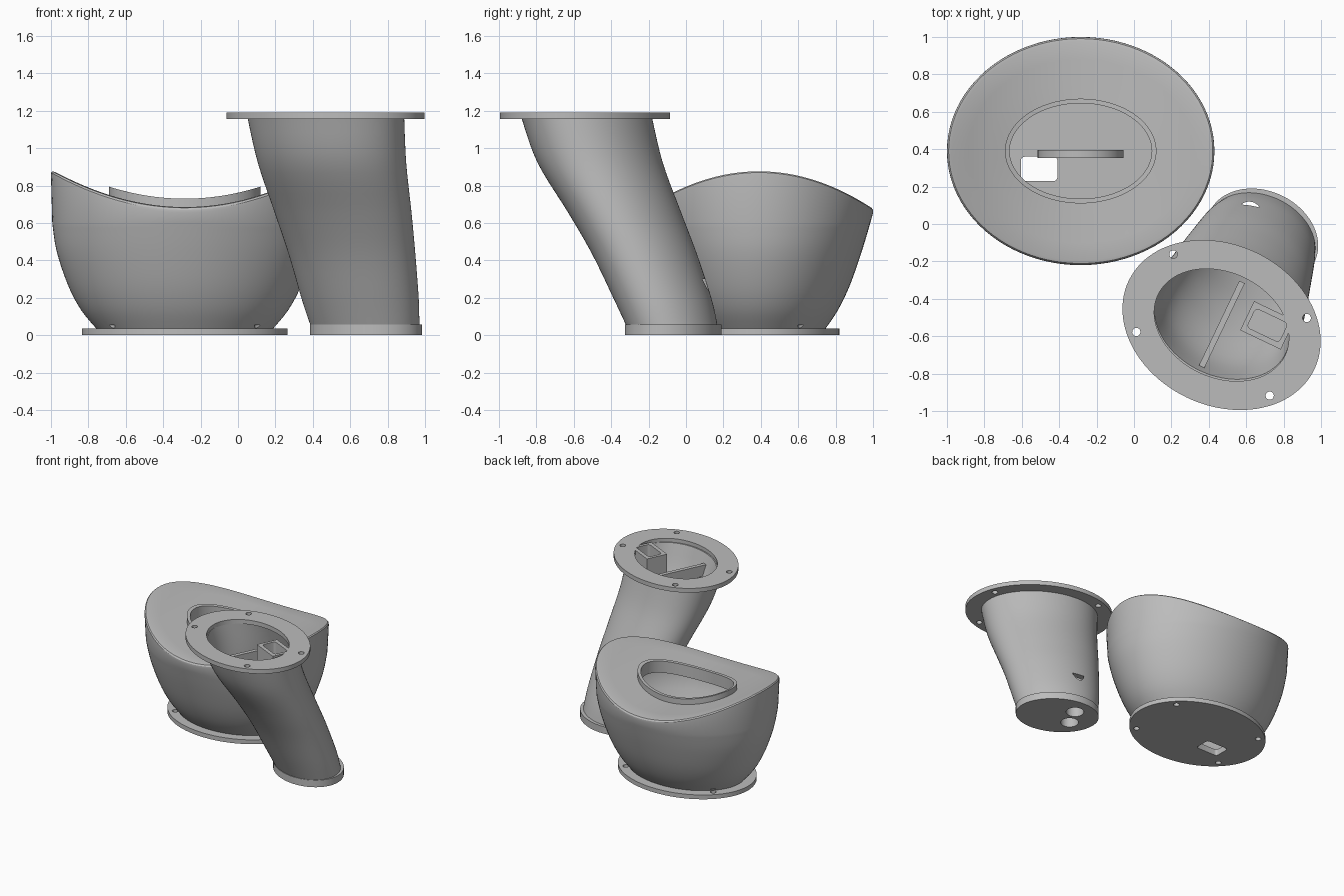
import bpy, bmesh, math
from mathutils import Vector, Matrix

cube = bpy.data.objects.get("Cube")
if cube:
    bpy.data.objects.remove(cube, do_unlink=True)

grey = bpy.data.materials.new("plain_grey")
grey.use_nodes = True
grey.diffuse_color = (0.5, 0.5, 0.5, 1)
grey.node_tree.nodes["Principled BSDF"].inputs["Base Color"].default_value = (0.5, 0.5, 0.5, 1)

SEGMENTS = 96
BOWL = Matrix.Translation((-0.285, 0.39, 0))
TILT = math.radians(-25.5)
LEG_TOP = Matrix.Translation((0.468, -0.54, 0)) @ Matrix.Rotation(TILT, 4, "Z")
LEG_BASE = Matrix.Translation((0.685, -0.068, 0)) @ Matrix.Rotation(TILT, 4, "Z")


def finish(name, bm, matrix):
    bmesh.ops.recalc_face_normals(bm, faces=bm.faces)
    mesh = bpy.data.meshes.new(name)
    bm.to_mesh(mesh)
    bm.free()
    mesh.transform(matrix)
    mesh.materials.append(grey)
    obj = bpy.data.objects.new(name, mesh)
    bpy.context.collection.objects.link(obj)
    return obj


def ellipse(a, b, z, cx=0, cy=0, rot=0, n=SEGMENTS):
    """Ring of points; z may be a function of x."""
    points = []
    for i in range(n):
        t = math.tau * i / n
        p = Matrix.Rotation(rot, 2) @ Vector((a * math.cos(t), b * math.sin(t)))
        points.append((p.x + cx, p.y + cy, z(p.x) if callable(z) else z))
    return points


def loft(name, rings, matrix=Matrix(), loop=False):
    """Skin the rings; cap both ends, or join the last to the first."""
    bm = bmesh.new()
    rows = [[bm.verts.new(p) for p in ring] for ring in rings]
    pairs = list(zip(rows, rows[1:])) + ([(rows[-1], rows[0])] if loop else [])
    for low, high in pairs:
        for i in range(len(low)):
            j = (i + 1) % len(low)
            bm.faces.new((low[i], low[j], high[j], high[i]))
    if not loop:
        bm.faces.new(rows[0])
        bm.faces.new(rows[-1])
    return finish(name, bm, matrix)


def disc(name, a, b, z0, z1, matrix, n=SEGMENTS, cx=0, cy=0):
    return loft(name, [ellipse(a, b, z, cx, cy, n=n) for z in (z0, z1)], matrix)


def block(name, size, centre, matrix, round_off=0):
    bm = bmesh.new()
    bmesh.ops.create_cube(bm, size=1, matrix=Matrix.Translation(centre) @ Matrix.Diagonal((*size, 1)))
    if round_off:
        upright = [e for e in bm.edges if abs(e.verts[0].co.z - e.verts[1].co.z) > 0.01]
        bmesh.ops.bevel(bm, geom=upright, offset=round_off, segments=4, profile=0.5, affect="EDGES")
    return finish(name, bm, matrix)


def cut(targets, cutters):
    for target in targets:
        bpy.context.view_layer.objects.active = target
        for cutter in cutters:
            mod = target.modifiers.new("cut", "BOOLEAN")
            mod.operation, mod.solver, mod.object = "DIFFERENCE", "EXACT", cutter
            bpy.ops.object.modifier_apply(modifier=mod.name)
    for cutter in cutters:
        bpy.data.objects.remove(cutter, do_unlink=True)


def bolt_cutters(z0, z1, matrix):
    return [disc("bolt_cutter", 0.022, 0.022, z0, z1, matrix, 24, sx * 0.395, sy * 0.23)
            for sx in (-1, 1) for sy in (-1, 1)]


def saddle(offset):
    return lambda x: 0.685 + 0.2 * (x / 0.715) ** 2 + offset


def smooth_sections(keys, steps=5):
    """Catmull-Rom blend through the key sections."""
    out = []
    for i in range(len(keys) - 1):
        p0, p1, p2, p3 = (keys[max(0, min(len(keys) - 1, i + k))] for k in (-1, 0, 1, 2))
        for s in range(steps):
            t = s / steps
            out.append([0.5 * (2 * b + (c - a) * t + (2 * a - 5 * b + 4 * c - d) * t * t
                               + (3 * b - a - 3 * c + d) * t ** 3)
                        for a, b, c, d in zip(p0, p1, p2, p3)])
    return out + [keys[-1]]


# Bowl: outer wall, saddle-shaped top, raised lip, hollow inside
wall = smooth_sections([(0.468, 0.352, 0.03), (0.555, 0.423, 0.136), (0.625, 0.487, 0.27),
                        (0.685, 0.55, 0.45), (0.708, 0.595, 0.6)], 4)
top = [(0.715, 0.61, -0.03), (0.714, 0.609, -0.015), (0.706, 0.601, -0.004), (0.69, 0.585, 0),
       (0.6, 0.49, 0), (0.5, 0.38, 0), (0.405, 0.28, 0), (0.405, 0.28, 0.045),
       (0.38, 0.255, 0.045), (0.38, 0.255, -0.05), (0.5, 0.38, -0.05), (0.64, 0.54, -0.06)]
inside = [(0.655, 0.54, 0.54), (0.635, 0.505, 0.43), (0.575, 0.44, 0.27),
          (0.505, 0.375, 0.136), (0.43, 0.315, 0.05)]
rings = [ellipse(*w) for w in wall]
rings += [ellipse(a, b, saddle(d)) for a, b, d in top]
rings += [ellipse(*w) for w in inside]
bowl = loft("bowl", rings, BOWL)
bowl_base = disc("bowl_base", 0.55, 0.43, 0, 0.035, BOWL)
cut([bowl, bowl_base], bolt_cutters(-0.1, 0.055, BOWL)
    + [block("slot_cutter", (0.195, 0.13, 0.4), (-0.222, -0.095, 0), BOWL, 0.02)])

# Arched strap standing inside the bowl
bm = bmesh.new()
arcs = []
for radius in (0.23, 0.175):
    arc = [(radius * math.cos(math.pi * i / 24), 0.35 + radius * math.sin(math.pi * i / 24))
           for i in range(25)]
    arcs.append([(radius, 0.04)] + arc + [(-radius, 0.04)])
outline = arcs[0] + arcs[1][::-1]
face = bm.faces.new([bm.verts.new((x, -0.037, z)) for x, z in outline])
extruded = bmesh.ops.extrude_face_region(bm, geom=[face])
bmesh.ops.translate(bm, vec=(0, 0.042, 0),
                    verts=[v for v in extruded["geom"] if isinstance(v, bmesh.types.BMVert)])
strap = finish("inner_strap", bm, BOWL)

# Leg: leaning hollow tube, sections are centre x, centre y, half axes, height
sections = smooth_sections([(0.679, -0.075, 0.303, 0.228, 0.05), (0.654, -0.123, 0.326, 0.244, 0.19),
                            (0.61, -0.22, 0.354, 0.26, 0.43), (0.563, -0.325, 0.382, 0.28, 0.65),
                            (0.503, -0.458, 0.413, 0.314, 0.92), (0.47, -0.53, 0.437, 0.326, 1.16)])
rings = [ellipse(a, b, z, cx, cy, TILT) for cx, cy, a, b, z in sections]
rings += [ellipse(a - 0.06, b - 0.046, z, cx, cy, TILT) for cx, cy, a, b, z in sections[:1:-1]]
leg = loft("leg_tube", rings)
leg_foot = disc("leg_foot", 0.311, 0.244, 0, 0.057, LEG_BASE)
cut([leg, leg_foot], [disc("cable_cutter", 0.066, 0.066, -0.1, 0.3, LEG_BASE, 32, -0.115, y)
                      for y in (-0.08, 0.08)])

# Mounting flange at the top of the leg
flange = loft("leg_flange", [ellipse(a, b, z) for a, b, z in
              ((0.55, 0.43, 1.155), (0.55, 0.43, 1.19), (0.376, 0.28, 1.19), (0.376, 0.28, 1.155))],
              LEG_TOP, loop=True)
cut([flange], bolt_cutters(1.1, 1.25, LEG_TOP))

# Cross bar and open socket inside the leg
block("cross_bar", (0.032, 0.51, 0.09), (0, 0, 1.045), LEG_TOP)
socket = block("socket", (0.24, 0.172, 0.18), (0.222, 0.104, 1.099), LEG_TOP)
cut([socket], [block("socket_cutter", (0.19, 0.112, 0.2), (0.222, 0.104, 1.13), LEG_TOP, 0.02)])

# Smooth the curved parts, keeping edges crisp
bpy.ops.object.select_all(action="DESELECT")
for part in (bowl, bowl_base, strap, leg, leg_foot, flange, socket):
    part.select_set(True)
bpy.context.view_layer.objects.active = bowl
bpy.ops.object.shade_smooth_by_angle(angle=math.radians(32))
bpy.ops.object.select_all(action="DESELECT")
